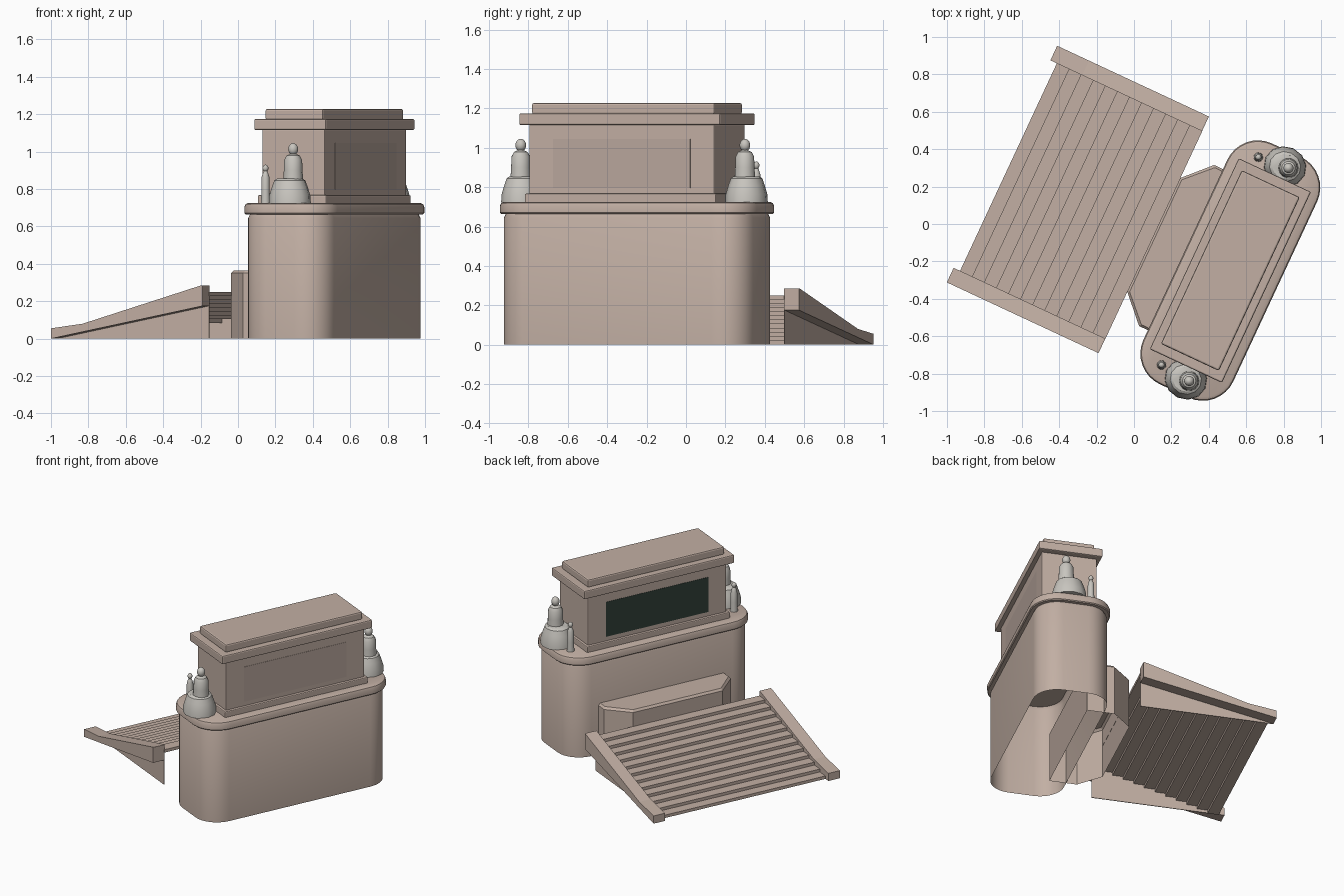
import bpy, bmesh, math
from mathutils import Matrix, Vector

if "Cube" in bpy.data.objects:
    bpy.data.objects.remove(bpy.data.objects["Cube"])

ROT = Matrix.Rotation(math.radians(-25), 4, 'Z')   # whole monument is turned
CV = -0.008                                         # mirror line along its length
CU = 0.572                                          # axis of the pedestal


def material(name, rgb):
    m = bpy.data.materials.new(name)
    m.diffuse_color = (*rgb, 1)
    m.use_nodes = True
    m.node_tree.nodes["Principled BSDF"].inputs["Base Color"].default_value = m.diffuse_color
    return m


STONE = material("pink_stone", (0.54, 0.43, 0.37))
PANEL = material("tan_panel", (0.49, 0.39, 0.34))
DARK = material("dark_panel", (0.03, 0.05, 0.04))
STATUE = material("grey_stone", (0.58, 0.56, 0.52))


def finish(name, bm, mat, bevel=0.0, smooth=35):
    bmesh.ops.recalc_face_normals(bm, faces=bm.faces)
    me = bpy.data.meshes.new(name)
    bm.to_mesh(me)
    bm.free()
    me.transform(ROT)
    me.materials.append(mat)
    ob = bpy.data.objects.new(name, me)
    bpy.context.collection.objects.link(ob)
    bpy.ops.object.select_all(action='DESELECT')
    bpy.context.view_layer.objects.active = ob
    ob.select_set(True)
    if smooth:
        bpy.ops.object.shade_smooth_by_angle(angle=math.radians(smooth))
    if bevel:
        b = ob.modifiers.new("bevel", 'BEVEL')
        b.width, b.segments = bevel, 2
    return ob


def loft(name, rings, mat, bottom=True, smooth=35):
    """Stack rings of equal point count; each ring is (outline, z)."""
    bm = bmesh.new()
    loops = [[bm.verts.new((p[0], p[1], z)) for p in pts] for pts, z in rings]
    n = len(loops[0])
    for a, b in zip(loops, loops[1:]):
        for i in range(n):
            j = (i + 1) % n
            bm.faces.new((a[i], a[j], b[j], b[i]))
    bm.faces.new(loops[-1])
    if bottom:
        bm.faces.new(loops[0][::-1])
    return finish(name, bm, mat, smooth=smooth)


def box(name, u, v, z, mat, bevel=0.0):
    bm = bmesh.new()
    bmesh.ops.create_cube(bm, size=1)
    for w in bm.verts:
        w.co = Vector([(r[0] + r[1]) / 2 + c * (r[1] - r[0]) for r, c in zip((u, v, z), w.co)])
    return finish(name, bm, mat, bevel, smooth=0)


def side_profile(name, pts, v0, v1, mat):
    """Extrude a (u, z) profile across the width."""
    bm = bmesh.new()
    f = bm.faces.new([bm.verts.new((u, v0, z)) for u, z in pts])
    ext = bmesh.ops.extrude_face_region(bm, geom=[f])['geom']
    bmesh.ops.translate(bm, vec=(0, v1 - v0, 0),
                        verts=[g for g in ext if isinstance(g, bmesh.types.BMVert)])
    return finish(name, bm, mat, smooth=0)


def rounded(inset, hu=0.265, hv=0.71, r=0.18, seg=8):
    pts = []
    hu, hv, r = hu - inset, hv - inset, r - inset
    for k, (su, sv) in enumerate(((1, 1), (-1, 1), (-1, -1), (1, -1))):
        for s in range(seg + 1):
            a = math.pi / 2 * (k + s / seg)
            pts.append((CU + su * (hu - r) + r * math.cos(a),
                        CV + sv * (hv - r) + r * math.sin(a)))
    return pts


def circle(u, v, r, n=14, squash=1.0):
    return [(u + r * math.cos(2 * math.pi * i / n),
             v + r * squash * math.sin(2 * math.pi * i / n)) for i in range(n)]


# Pedestal, open underneath, with its moulded cap
loft("pedestal", [(rounded(0.02), 0), (rounded(0.02), 0.645), (rounded(0.03), 0.665)],
     STONE, bottom=False)
loft("pedestal_cap", [(rounded(0.006), 0.665), (rounded(0), 0.671), (rounded(0), 0.705),
                      (rounded(0.006), 0.719), (rounded(0.02), 0.725)], STONE)


# Low platform between the stairs and the pedestal
def platform(i):
    half = [(0.44 - i, 0.475 - i), (0.255 + i * 0.7, 0.475 - i), (0.12 + i, 0.335 - i * 0.4)]
    return [(u, CV + v) for u, v in half] + [(u, CV - v) for u, v in reversed(half)]


loft("platform", [(platform(0), 0), (platform(0), 0.35), (platform(0.012), 0.365)],
     STONE, bottom=False, smooth=0)

# Upper chest: footing, body, cornice and lid
for name, hu, hv, z0, z1, bev in (
        ("chest_footing", 0.203, 0.536, 0.72, 0.767, 0.006),
        ("chest_body", 0.184, 0.519, 0.76, 1.12, 0.006),
        ("chest_cornice", 0.213, 0.563, 1.115, 1.175, 0.008),
        ("chest_lid", 0.171, 0.512, 1.17, 1.228, 0.01)):
    box(name, (CU - hu, CU + hu), (CV - hv, CV + hv), (z0, z1), STONE, bev)

# Long panels on both faces of the chest
box("rear_panel", (CU - 0.186, CU - 0.18), (CV - 0.385, CV + 0.385), (0.797, 1.046), DARK)
box("front_panel", (CU + 0.18, CU + 0.186), (CV - 0.385, CV + 0.385), (0.797, 1.046), PANEL)

# Stair treads
STEPS, U0, U1 = 12, -0.737, 0.117
run, rise = (U1 - U0) / STEPS, 0.25 / STEPS
for i in range(STEPS):
    box(f"stair_tread_{i + 1}", (U0 + i * run, U0 + (i + 1) * run + 0.004),
        (CV - 0.615, CV + 0.615), (i * rise, (i + 1) * rise), STONE)

# Parts repeated at both ends
for side, s in (("left", -1), ("right", 1)):
    # Sloping stair cheek and the thin wall below it
    side_profile(f"stair_cheek_{side}",
                 [(-0.775, 0), (-0.775, 0.055), (-0.587, 0.08), (0.112, 0.285),
                  (0.12, 0.285), (0.12, 0.175)],
                 CV + s * 0.612, CV + s * 0.698, STONE)
    side_profile(f"stair_side_wall_{side}", [(-0.775, 0), (0.12, 0.175), (0.12, 0)],
                 CV + s * 0.612, CV + s * 0.617, STONE)

    # Seated figure: draped lap, torso and head
    v = CV + s * 0.628
    loft(f"figure_lap_{side}",
         [(circle(0.602, v, r, 12, 0.93), z) for r, z in
          ((0.115, 0.722), (0.112, 0.765), (0.098, 0.81), (0.085, 0.845), (0.07, 0.855))],
         STATUE)
    loft(f"figure_torso_{side}",
         [(circle(0.622, v, r), z) for r, z in
          ((0.054, 0.84), (0.05, 0.9), (0.048, 0.955), (0.036, 0.978),
           (0.016, 0.988), (0.014, 1.0))], STATUE)
    # Small standing figure beside it
    vc = CV + s * 0.613
    loft(f"attendant_body_{side}",
         [(circle(0.452, vc, r, 12), z) for r, z in
          ((0.025, 0.722), (0.022, 0.79), (0.021, 0.865), (0.014, 0.885), (0.007, 0.9))],
         STATUE)
    for name, u, hv, z, r in (("figure_head", 0.622, v, 1.013, 0.027),
                              ("attendant_head", 0.452, vc, 0.911, 0.016)):
        bm = bmesh.new()
        bmesh.ops.create_uvsphere(bm, u_segments=14, v_segments=10, radius=r)
        bmesh.ops.scale(bm, vec=(1, 1, 1.2), verts=bm.verts)
        bmesh.ops.translate(bm, vec=(u, hv, z), verts=bm.verts)
        finish(f"{name}_{side}", bm, STATUE, smooth=60)
